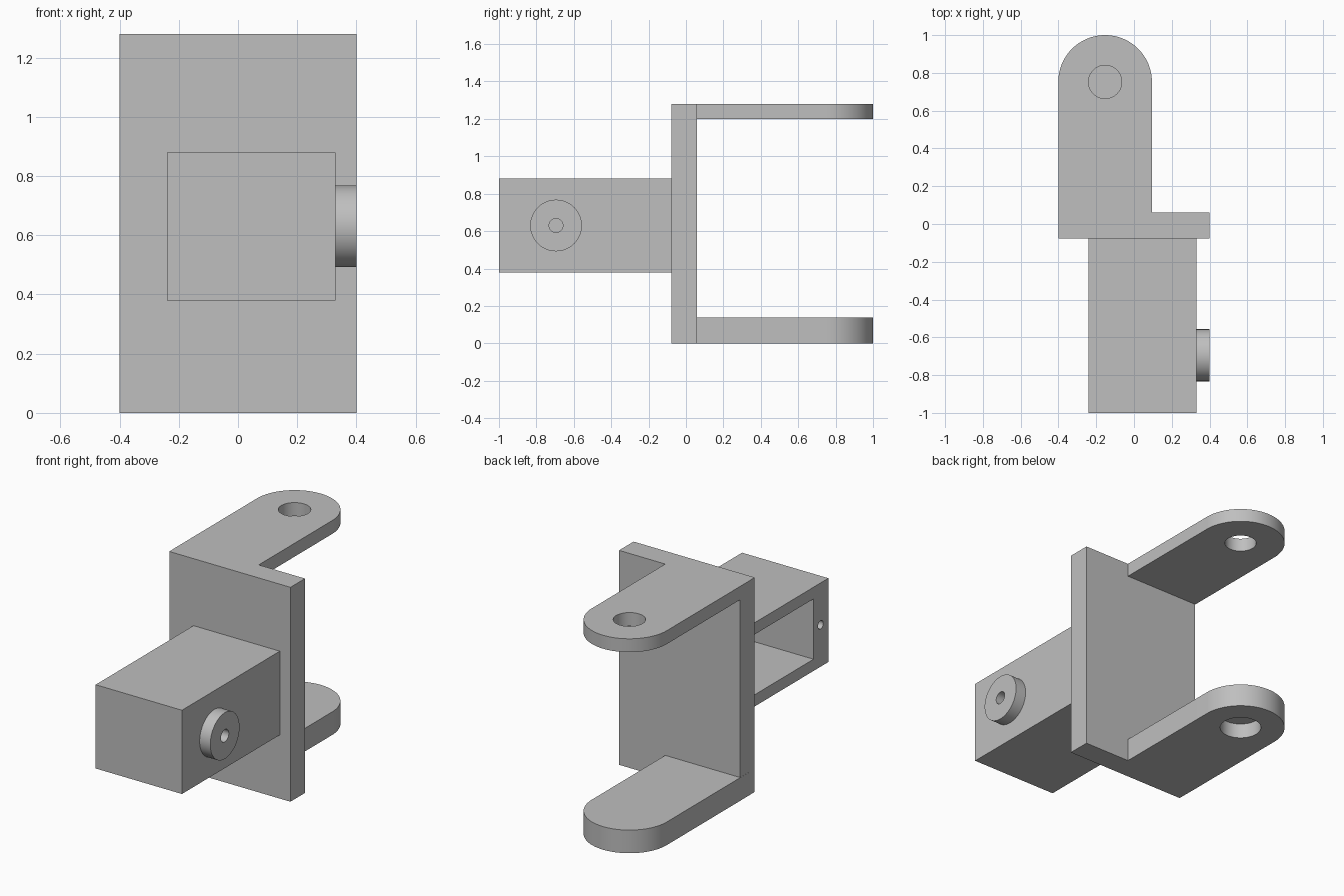
import bpy
import math
from mathutils import Matrix

cube = bpy.data.objects.get("Cube")
if cube:
    bpy.data.objects.remove(cube, do_unlink=True)

grey = bpy.data.materials.new("light grey plastic")
grey.use_nodes = True
COLOR = (0.52, 0.52, 0.52, 1)
grey.diffuse_color = COLOR
grey.node_tree.nodes["Principled BSDF"].inputs["Base Color"].default_value = COLOR


def finish(name):
    ob = bpy.context.object
    ob.name = ob.data.name = name
    ob.data.materials.append(grey)
    return ob


def box(name, x, y, z):
    """Box from (low, high) ranges on each axis."""
    bpy.ops.mesh.primitive_cube_add(size=1)
    ob = finish(name)
    size = [hi - lo for lo, hi in (x, y, z)]
    mid = [(hi + lo) / 2 for lo, hi in (x, y, z)]
    ob.data.transform(Matrix.Translation(mid) @ Matrix.Diagonal((*size, 1)))
    return ob


def cylinder(name, radius, axis, centre, span, sides=64):
    """Cylinder along x or z; centre gives the other two coordinates."""
    bpy.ops.mesh.primitive_cylinder_add(vertices=sides, radius=radius, depth=span[1] - span[0])
    ob = finish(name)
    mid = (span[0] + span[1]) / 2
    if axis == "x":
        move = Matrix.Translation((mid, *centre)) @ Matrix.Rotation(math.pi / 2, 4, "Y")
    else:
        move = Matrix.Translation((*centre, mid))
    ob.data.transform(move)
    return ob


def combine(target, tool, operation):
    mod = target.modifiers.new("combine", "BOOLEAN")
    mod.object, mod.operation, mod.solver = tool, operation, "EXACT"
    bpy.context.view_layer.objects.active = target
    bpy.ops.object.modifier_apply(modifier=mod.name)


def cut(tool, *targets):
    for target in targets:
        combine(target, tool, "DIFFERENCE")
    bpy.data.objects.remove(tool, do_unlink=True)


def lug(name, z):
    """Rounded arm, starting inside the back plate."""
    bpy.ops.mesh.primitive_cylinder_add(vertices=96, radius=LUG_R, depth=z[1] - z[0])
    ob = finish(name)
    ob.data.transform(Matrix.Translation((*PIVOT, (z[0] + z[1]) / 2)))
    # Stretch the front half of the disc back to the plate
    for v in ob.data.vertices:
        if v.co.y < PIVOT[1] - 0.001:
            v.co.x = PIVOT[0] + math.copysign(LUG_R, v.co.x - PIVOT[0]) \
                if abs(v.co.x - PIVOT[0]) > 0.001 else PIVOT[0]
            t = (PIVOT[1] - v.co.y) / LUG_R
            v.co.y = PIVOT[1] - t * PIVOT[1]
    return ob


PIVOT = (-0.153, 0.752)
LUG_R = 0.248
TOP = 1.28
PLATE_Y = (-0.077, 0.06)

# Upright plate with two rounded lugs
bracket = box("hinge_bracket", (-0.4, 0.4), PLATE_Y, (0, TOP))
for z in ((0, 0.138), (1.2, TOP)):
    arm_start = (PLATE_Y[0] + 0.05, PIVOT[1])
    arm = box("arm", (PIVOT[0] - LUG_R, PIVOT[0] + LUG_R), arm_start, z)
    tip = cylinder("arm_tip", LUG_R, "z", PIVOT, z, 96)
    for part in (arm, tip):
        combine(bracket, part, "UNION")
        bpy.data.objects.remove(part, do_unlink=True)

# Through hole in the upper lug, blind socket under the lower lug
cut(cylinder("upper_hole", 0.088, "z", PIVOT, (1.17, 1.31)), bracket)
cut(cylinder("lower_socket", 0.115, "z", PIVOT, (-0.05, 0.09)), bracket)

# Motor housing, open towards the right-hand side
HOUSING_X = (-0.24, 0.33)
MID_Z = 0.63
housing = box("motor_housing", HOUSING_X, (-1, PLATE_Y[0]), (0.38, 0.88))
cut(box("pocket", (-0.4, 0.26), (-0.86, -0.217), (0.45, 0.81)), housing)
for y in (-0.927, -0.15):
    cut(cylinder("screw_hole", 0.025, "x", (y, MID_Z), (-0.4, -0.1), 32), housing)

# Round boss with a blind pin hole
BOSS = (-0.695, MID_Z)
boss = cylinder("pivot_boss", 0.138, "x", BOSS, (HOUSING_X[1], 0.4))
cut(cylinder("pin_hole", 0.037, "x", BOSS, (0.28, 0.5), 32), boss, housing)

# Smooth the round walls, keep the corners crisp
bpy.ops.object.select_all(action="DESELECT")
for ob in (bracket, housing, boss):
    ob.select_set(True)
bpy.context.view_layer.objects.active = bracket
bpy.ops.object.shade_smooth_by_angle(angle=math.radians(30))
